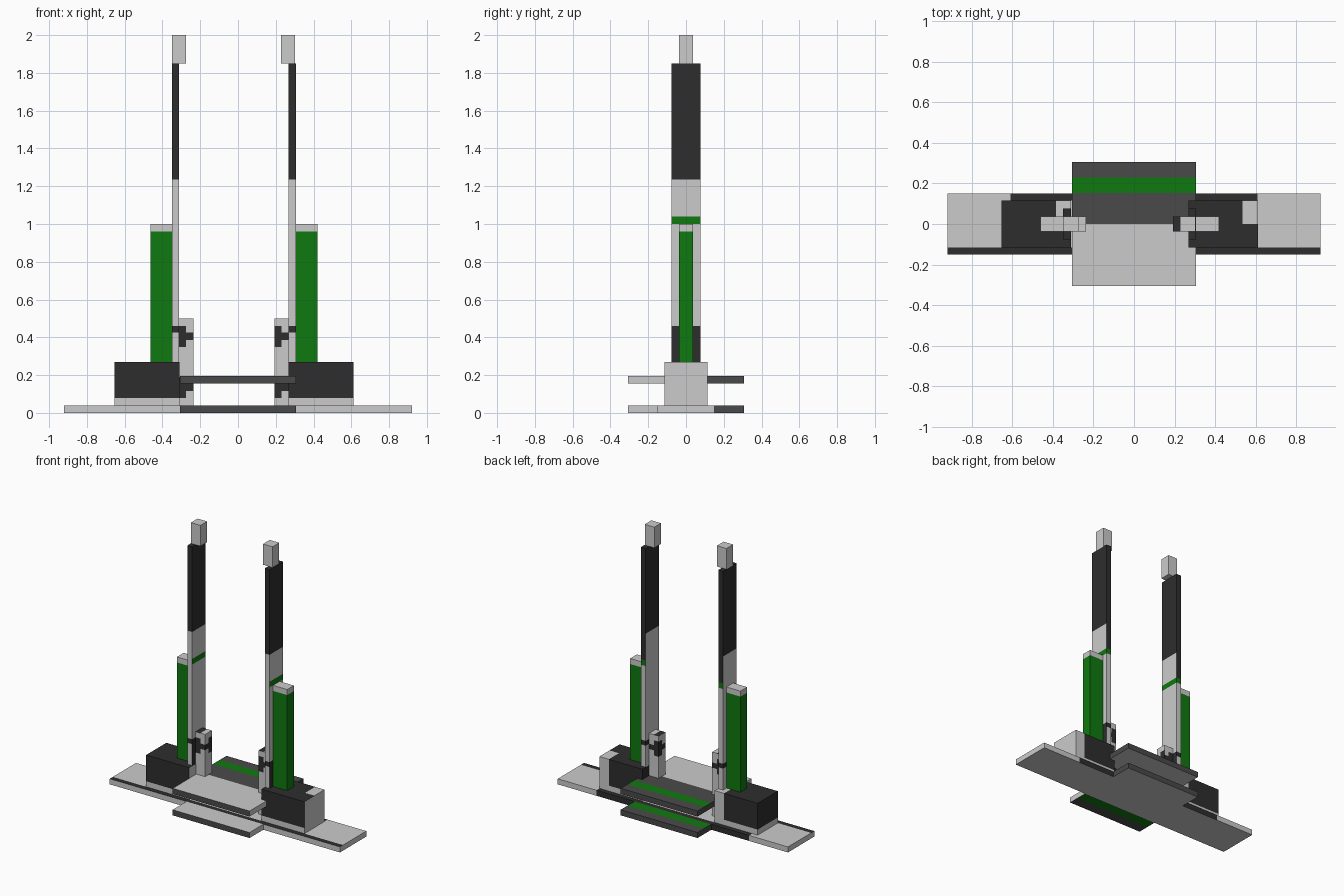
import bpy, bmesh
from mathutils import Vector

if "Cube" in bpy.data.objects:
    bpy.data.objects.remove(bpy.data.objects["Cube"])

LIGHT, DARK, GREY, GREEN = range(4)


def material(name, rgb):
    m = bpy.data.materials.new(name)
    m.diffuse_color = (*rgb, 1)
    m.use_nodes = True
    m.node_tree.nodes["Principled BSDF"].inputs["Base Color"].default_value = m.diffuse_color
    return m


MATS = [
    material("light_grey", (0.6, 0.6, 0.6)),
    material("near_black", (0.027, 0.027, 0.027)),
    material("dark_grey", (0.068, 0.068, 0.068)),
    material("green", (0.005, 0.19, 0.005)),
]


def box(name, lo, hi, rule, xs=(), ys=(), zs=()):
    """Box cut at the given planes; rule(centre, normal) picks each face's colour."""
    bm = bmesh.new()
    bmesh.ops.create_cube(bm, size=1)
    lo, hi = Vector(lo), Vector(hi)
    for v in bm.verts:
        v.co = Vector([lo[i] + (v.co[i] + 0.5) * (hi[i] - lo[i]) for i in range(3)])
    for axis, cuts in enumerate((xs, ys, zs)):
        no = Vector([float(i == axis) for i in range(3)])
        for c in cuts:
            bmesh.ops.bisect_plane(bm, geom=bm.verts[:] + bm.edges[:] + bm.faces[:],
                                   plane_co=no * c, plane_no=no)
    bm.normal_update()
    for f in bm.faces:
        f.material_index = rule(f.calc_center_median(), f.normal)
    me = bpy.data.meshes.new(name)
    bm.to_mesh(me)
    bm.free()
    for m in MATS:
        me.materials.append(m)
    ob = bpy.data.objects.new(name, me)
    bpy.context.collection.objects.link(ob)
    return ob


# Long base with dark strips along the top edges
def base_rule(c, n):
    if n.z > 0.5 and c.y < -0.115:
        return DARK
    if abs(c.x) < 0.61 and (n.y > 0.5 or (n.z > 0.5 and c.y > 0.115)):
        return DARK
    return LIGHT


box("base", (-0.92, -0.15, 0), (0.92, 0.15, 0.04), base_rule,
    xs=(-0.61, 0.61), ys=(-0.115, 0.115))


# Step plates: light half, dark half with a green stripe, reversed underneath
def plate_rule(c, n):
    if abs(n.y) > 0.5:
        return GREY
    y = -c.y if n.z < -0.5 else c.y
    if y < 0:
        return LIGHT
    return GREEN if abs(n.z) > 0.5 and 0.153 < y < 0.23 else GREY


STRIPES = (-0.23, -0.153, 0, 0.153, 0.23)
box("upper_plate", (-0.307, -0.307, 0.155), (0.307, 0.307, 0.195), plate_rule, ys=STRIPES)
box("lower_plate_front", (-0.307, -0.307, 0), (0.307, -0.15, 0.04), plate_rule, ys=STRIPES)
box("lower_plate_back", (-0.307, 0.15, 0), (0.307, 0.307, 0.04), plate_rule, ys=STRIPES)

# Two towers with the same layout and colours; x0 is the left face of the post
for side, x0 in (("left", -0.35), ("right", 0.268)):
    inner = side == "left"          # post sits at the right end of the left block
    bx0 = -0.653 if inner else 0.268
    bx1 = bx0 + 0.343

    # Foot block: dark, light lower edge, light right end
    def block_rule(c, n, corner=bx1 - 0.075):
        if n.x > 0.5 or c.z < 0.08:
            return LIGHT
        if c.x > corner and (n.y > 0.5 or (n.z > 0.5 and c.y > 0)):
            return LIGHT
        return DARK

    box(side + "_foot_block", (bx0, -0.115, 0.04), (bx1, 0.115, 0.27), block_rule,
        xs=(bx1 - 0.075,), ys=(0,), zs=(0.08,))

    # Tall thin post
    def post_rule(c, n):
        if n.z > 0.5 or c.z > 1.235 or (n.y > 0.5 and c.z > 1.04):
            return DARK
        if 1.0 < c.z < 1.04 and (n.x > 0.5 or n.y > 0.5):
            return GREEN
        if c.z < 0.46 and (c.z > 0.425 or n.x > 0.5):
            return DARK
        return LIGHT

    box(side + "_post", (x0, -0.077, 0.2), (x0 + 0.038, 0.077, 1.85), post_rule,
        zs=(0.425, 0.46, 1.0, 1.04, 1.235))

    # Small cap on the post
    cx = -0.35 if inner else 0.227
    box(side + "_cap", (cx, -0.038, 1.85), (cx + 0.076, 0.038, 2.0), lambda c, n: LIGHT)

    # Green outer column with a light top
    ox = -0.462 if inner else 0.306
    box(side + "_column", (ox, -0.038, 0.27), (ox + 0.114, 0.038, 0.96 + 0.04),
        lambda c, n: LIGHT if c.z > 0.96 else GREEN, zs=(0.96,))

    # Short inner pillar with dark notched bands
    px = -0.312 if inner else 0.192
    mid = px + 0.038

    def pillar_rule(c, n, mid=mid):
        if n.z > 0.5:
            return DARK if c.x < mid else LIGHT
        first = c.x < mid if abs(n.y) > 0.5 else c.y > 0
        for b in (0.08, 0.35):
            if b + 0.037 < c.z < b + 0.075 or (first and b < c.z < b + 0.11):
                return LIGHT if n.x > 0.5 and b < 0.2 else DARK
        return LIGHT

    box(side + "_pillar", (px, -0.038, 0.04), (px + 0.076, 0.038, 0.5), pillar_rule,
        xs=(mid,), ys=(0,), zs=(0.08, 0.117, 0.155, 0.19, 0.35, 0.387, 0.425, 0.46))
